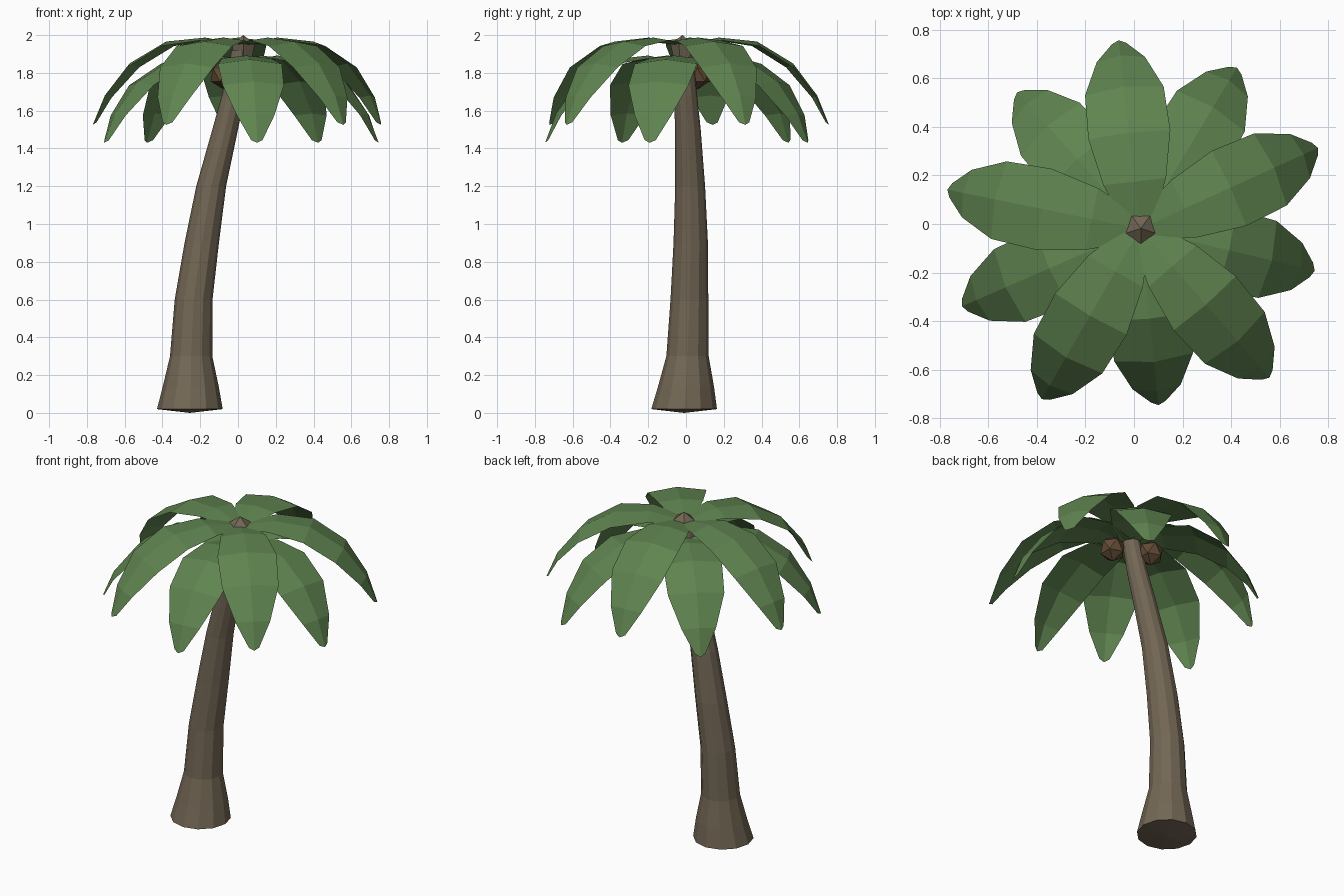
import bpy, bmesh, math
from mathutils import Vector

if "Cube" in bpy.data.objects:
    bpy.data.objects.remove(bpy.data.objects["Cube"])

CX, CY = 0.025, -0.02   # crown centre


def material(name, color):
    m = bpy.data.materials.new(name)
    m.diffuse_color = (*color, 1)
    m.use_nodes = True
    m.node_tree.nodes["Principled BSDF"].inputs["Base Color"].default_value = m.diffuse_color
    return m


BARK = material("bark", (0.17, 0.135, 0.09))
LEAF = material("leaf", (0.115, 0.23, 0.08))
NUT = material("nut", (0.12, 0.07, 0.035))


def finish(bm, name, mat, recalc=True):
    if recalc:
        bmesh.ops.recalc_face_normals(bm, faces=bm.faces[:])
    me = bpy.data.meshes.new(name)
    bm.to_mesh(me)
    bm.free()
    me.materials.append(mat)
    ob = bpy.data.objects.new(name, me)
    bpy.context.collection.objects.link(ob)
    return ob


# Curved, tapering trunk: x, y, z, radius
TRUNK = [(-0.255, -0.01, 0.02, 0.174), (-0.25, 0.0, 0.14, 0.148),
         (-0.248, 0.008, 0.30, 0.112), (-0.235, 0.018, 0.60, 0.10),
         (-0.192, 0.025, 0.90, 0.091), (-0.142, 0.022, 1.20, 0.079),
         (-0.068, 0.01, 1.50, 0.068), (-0.025, -0.002, 1.68, 0.061),
         (0.018, -0.018, 1.92, 0.052)]
SIDES = 12
bm = bmesh.new()
rings = []
for x, y, z, r in TRUNK:
    rings.append([bm.verts.new((x + r * math.cos(2 * math.pi * i / SIDES),
                                y + r * math.sin(2 * math.pi * i / SIDES), z))
                  for i in range(SIDES)])
for a, b in zip(rings, rings[1:]):
    for i in range(SIDES):
        j = (i + 1) % SIDES
        bm.faces.new((a[i], a[j], b[j], b[i]))
foot = bm.verts.new((-0.255, -0.01, 0.0))
for i in range(SIDES):
    bm.faces.new((foot, rings[0][(i + 1) % SIDES], rings[0][i]))
bm.faces.new(rings[-1])
finish(bm, "trunk", BARK)

# Drooping fronds: fraction of length, height, half width, edge drop
FROND = [(0.02, 1.95, 0.055, 0.0), (0.25, 1.987, 0.13, 0.015),
         (0.51, 1.966, 0.17, 0.025), (0.755, 1.85, 0.163, 0.028),
         (0.92, 1.68, 0.10, 0.02), (1.0, 1.525, 0.03, 0.008)]


def frond(name, angle, length, dz):
    a = math.radians(angle)
    out = Vector((math.cos(a), math.sin(a), 0))
    side = Vector((-out.y, out.x, 0))
    mids = [out * (t * length) + Vector((CX, CY, z + dz)) for t, z, w, d in FROND]
    bm = bmesh.new()
    rows = []
    for k, (t, z, w, d) in enumerate(FROND):
        tangent = (mids[min(k + 1, 5)] - mids[max(k - 1, 0)]).normalized()
        normal = tangent.cross(side)
        back = tangent * (0.018 if k == 5 else 0)   # rounded tip
        rows.append([bm.verts.new(mids[k] + side * (s * w) - (normal * d + back) * abs(s))
                     for s in (-1, 0, 1)])
    for p, q in zip(rows, rows[1:]):
        for i in (0, 1):
            bm.faces.new((p[i], q[i], q[i + 1], p[i + 1]))
    finish(bm, name, LEAF, recalc=False)


UPPER = [(96.5, 0.782), (24.5, 0.805), (-49, 0.812), (-120, 0.81), (168.5, 0.81)]
LOWER = [(59, 0.775), (-13.5, 0.74), (-84, 0.73), (-156.5, 0.80), (132, 0.757)]
for i, (ang, ln) in enumerate(UPPER):
    frond(f"upper_frond_{i + 1}", ang, ln, 0.0)
for i, (ang, ln) in enumerate(LOWER):
    frond(f"lower_frond_{i + 1}", ang, ln, -0.095)

# Pointed crown bud: five-sided pyramid on a short tapering stub
bm = bmesh.new()
tip = bm.verts.new((0.028, -0.018, 2.0))
pent = [[bm.verts.new((0.028 + r * math.cos(math.radians(54 + 72 * i)),
                       -0.018 + r * math.sin(math.radians(54 + 72 * i)), z))
         for i in range(5)] for r, z in ((0.065, 1.955), (0.05, 1.89))]
for i in range(5):
    j = (i + 1) % 5
    bm.faces.new((tip, pent[0][i], pent[0][j]))
    bm.faces.new((pent[0][i], pent[1][i], pent[1][j], pent[0][j]))
bm.faces.new(pent[1])
finish(bm, "crown_bud", BARK)


# Coconuts under the fronds
def ball(name, center, radius, mat):
    bm = bmesh.new()
    bmesh.ops.create_icosphere(bm, subdivisions=1, radius=radius)
    bmesh.ops.translate(bm, verts=bm.verts[:], vec=center)
    finish(bm, name, mat)


ball("coconut_1", (-0.075, 0.06, 1.79), 0.078, NUT)
ball("coconut_2", (0.095, -0.078, 1.815), 0.078, NUT)
